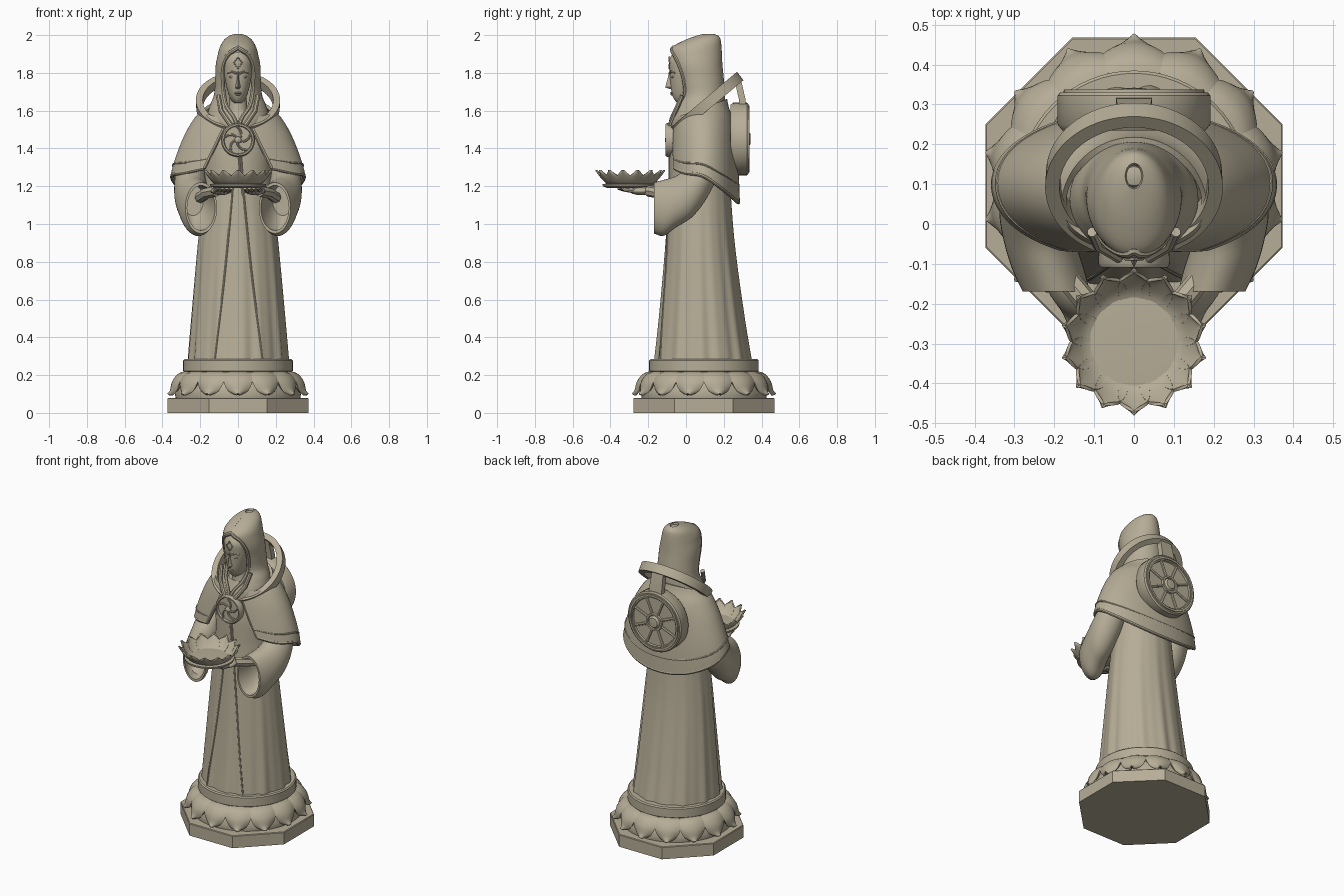
import bpy, bmesh
from math import sin, cos, pi, radians, asin
from mathutils import Vector, Matrix

cube = bpy.data.objects.get("Cube")
if cube:
    bpy.data.objects.remove(cube, do_unlink=True)

stone = bpy.data.materials.new("warm_stone")
stone.use_nodes = True
stone.diffuse_color = (0.47, 0.42, 0.31, 1)
stone.node_tree.nodes["Principled BSDF"].inputs["Base Color"].default_value = stone.diffuse_color
parts = []
AXIS = Vector((0, 0.095, 0))


def register(name, data):
    obj = bpy.data.objects.new(name, data)
    bpy.context.collection.objects.link(obj)
    data.materials.append(stone)
    parts.append(obj)
    return obj


def blend(keys, t):
    """Smooth interpolation through keys of (t, value, value, ...)."""
    t = min(max(t, keys[0][0]), keys[-1][0])
    i = next(k for k in range(len(keys) - 1) if t <= keys[k + 1][0])
    a, b = keys[i], keys[i + 1]
    before, after = keys[max(i - 1, 0)], keys[min(i + 2, len(keys) - 1)]
    span = b[0] - a[0]
    u = (t - a[0]) / span
    out = []
    for k in range(1, len(a)):
        m = (b[k] - before[k]) / (b[0] - before[0]) * span
        n = (after[k] - a[k]) / (after[0] - a[0]) * span
        out.append((1 + 2 * u) * (1 - u) ** 2 * a[k] + u * (1 - u) ** 2 * m
                   + u * u * (3 - 2 * u) * b[k] + u * u * (u - 1) * n)
    return out


def surface(name, rows, closed=True, caps=True, thick=0):
    """Skin rows of points; optionally wrap, cap and thicken."""
    bm = bmesh.new()
    verts = [[bm.verts.new(p) for p in row] for row in rows]
    n = len(rows[0])
    for low, high in zip(verts, verts[1:]):
        for j in range(n if closed else n - 1):
            k = (j + 1) % n
            bm.faces.new((low[j], low[k], high[k], high[j]))
    if caps:
        bm.faces.new(verts[0][::-1])
        bm.faces.new(verts[-1])
    bmesh.ops.recalc_face_normals(bm, faces=bm.faces)
    mesh = bpy.data.meshes.new(name)
    bm.to_mesh(mesh)
    bm.free()
    obj = register(name, mesh)
    if thick:
        mod = obj.modifiers.new("thickness", "SOLIDIFY")
        mod.thickness, mod.offset = thick, 0
    return obj


def ring(center, rx, ry, n=48, turn=0):
    return [Vector(center) + Vector((rx * cos(a), ry * sin(a), 0))
            for a in (turn + 2 * pi * j / n for j in range(n))]


def turned(name, profile, center=AXIS, n=64, tilt=0, turn=0):
    """Lathe a (radius, height) profile; tilt turns its axis about x."""
    m = Matrix.Translation(center) @ Matrix.Rotation(radians(tilt), 4, "X")
    return surface(name, [[m @ p for p in ring((0, 0, h), r, r, n, turn)] for r, h in profile])


def tube(name, points, radius, cyclic=False):
    curve = bpy.data.curves.new(name, "CURVE")
    curve.dimensions, curve.bevel_depth = "3D", radius
    curve.bevel_resolution, curve.use_fill_caps = 2, True
    line = curve.splines.new("POLY")
    line.points.add(len(points) - 1)
    for slot, p in zip(line.points, points):
        slot.co = (*p, 1)
    line.use_cyclic_u = cyclic
    return register(name, curve)


def blob(name, center, size):
    rows = []
    for i in range(1, 16):
        a = pi * i / 16 - pi / 2
        rows.append(ring(Vector(center) + Vector((0, 0, size[2] * sin(a))),
                         size[0] * cos(a), size[1] * cos(a), 24))
    return surface(name, rows)


def petals(name, keys, center, count, cup, thick, turn=0):
    """Ring of petals from keys of (t, radius, height, half width)."""
    for i in range(count):
        m = Matrix.Translation(center) @ Matrix.Rotation(turn + 2 * pi * i / count, 4, "Z")
        rows = []
        for s in range(13):
            r, z, w = blend(keys, s / 12)
            rows.append([m @ Vector((max(w, 0.001) * u / 4, -r + cup * (u / 4) ** 2, z))
                         for u in range(-4, 5)])
        surface(f"{name}_{i + 1}", rows, closed=False, caps=False, thick=thick)


# Plinth with drooping petals
turned("plinth_slab", [(0.404, 0), (0.404, 0.076), (0.4, 0.08)], n=8, turn=pi / 8)
turned("plinth_core", [(0.33, 0.08), (0.335, 0.11), (0.31, 0.17), (0.27, 0.22)])
turned("plinth_ring", [(0.282, 0.215), (0.29, 0.222), (0.29, 0.278), (0.283, 0.285)])
petals("plinth_petal", [(0, 0.28, 0.215, 0.05), (0.3, 0.32, 0.2, 0.071), (0.6, 0.35, 0.16, 0.072),
                        (0.85, 0.362, 0.115, 0.045), (1, 0.378, 0.098, 0.004)], AXIS, 14, 0.022, 0.014)

# Robe: height, half width, front, back
ROBE = [(0.28, 0.265, -0.165, 0.345), (0.5, 0.247, -0.142, 0.31), (0.9, 0.212, -0.108, 0.258),
        (1.2, 0.18, -0.09, 0.235), (1.45, 0.17, -0.078, 0.22), (1.6, 0.1, -0.02, 0.18)]


def robe_point(angle, z):
    half, front, back = blend(ROBE, z)
    fold = 1 + 0.018 * max(0, 1.3 - z) * (cos(13 * angle + 1) + 0.6 * cos(22 * angle))
    return Vector((half * fold * cos(angle),
                   (front + back) / 2 + (back - front) / 2 * fold * sin(angle), z))


levels = [0.28 + 1.32 * i / 44 for i in range(45)]
surface("robe", [[robe_point(2 * pi * j / 120, z) for j in range(120)] for z in levels])
for name, top, low_angle, high_angle in (("left_robe_edge", 1.36, 29, 5), ("right_robe_edge", 1.2, -27, -9),
                                         ("center_robe_edge", 1.4, 8, 0)):
    bottom = 1.15 if "center" in name else 0.285
    path = []
    for i in range(25):
        t = i / 24
        a = radians(-90 + low_angle * (1 - t) + high_angle * t)
        path.append(robe_point(a, bottom + (top - bottom) * t))
    tube(name, path, 0.005)

# Cape, open at the front and longest at the back
CAPE = [(1.1, 0.362, 0.185), (1.27, 0.345, 0.178), (1.45, 0.283, 0.163), (1.56, 0.22, 0.145),
        (1.62, 0.16, 0.125), (1.7, 0.12, 0.11)]
HEM = [(-1, 1.31), (-0.6, 1.275), (0, 1.255), (0.6, 1.18), (1, 1.115)]
rows = []
for i in range(25):
    t = i / 24
    gap = radians(14 + 18 * t)
    row = []
    for j in range(81):
        a = -pi / 2 + gap + (2 * pi - 2 * gap) * j / 80
        hem = blend(HEM, sin(a))[0]
        top = 1.61 + 0.05 * sin(a)
        z = top + (hem - top) * t
        rx, ry = blend(CAPE, z)
        row.append(Vector((rx * cos(a), 0.092 + ry * sin(a), z)))
    rows.append(row)
surface("cape", rows, closed=False, caps=False, thick=0.018)
tube("cape_hem", rows[-1], 0.011)
tube("cape_trim", [p + Vector((p.x, p.y - 0.09, 0)) * 0.03 for p in rows[-5]], 0.005)
for side, column in (("left", 0), ("right", -1)):
    tube(side + "_cape_edge", [row[column] for row in rows], 0.011)

# Hood: height, half width, front, back, half opening
HOOD = [(1.5, 0.13, -0.085, 0.2, 0), (1.56, 0.155, -0.075, 0.2, 0.02), (1.62, 0.145, -0.05, 0.2, 0.06),
        (1.68, 0.122, -0.03, 0.2, 0.075), (1.76, 0.115, -0.045, 0.195, 0.082),
        (1.84, 0.112, -0.07, 0.187, 0.078), (1.9, 0.1, -0.08, 0.184, 0.05), (1.935, 0.09, -0.065, 0.182, 0),
        (1.97, 0.07, 0, 0.178, 0), (1.99, 0.045, 0.055, 0.17, 0), (2, 0.02, 0.09, 0.15, 0)]
rows = []
for i in range(61):
    z = 1.5 + 0.5 * i / 60
    rx, front, back, opening = blend(HOOD, z)
    gap = asin(min(max(opening, 0) / rx, 1)) if z < 1.935 else 0
    row = []
    for j in range(65):
        a = -pi / 2 + gap + (2 * pi - 2 * gap) * j / 64
        row.append(Vector((rx * cos(a), (front + back) / 2 + (back - front) / 2 * sin(a), z)))
    rows.append(row)
hood = surface("hood", rows, closed=False, caps=False, thick=0.012)
turned("hood_crown", [(0.028, 1.985), (0.024, 1.996), (0.01, 2)], Vector((0, 0.12, 0)), 24)
rim = [row for row in rows if row[0].z < 1.936]
tube("hood_rim", [r[0] for r in rim] + [r[-1] for r in reversed(rim)], 0.012)
for side in (1, -1):
    tube(("left" if side > 0 else "right") + "_hood_fold",
         [(side * x, y, z) for x, y, z in ((0.105, -0.02, 1.68), (0.09, -0.055, 1.6), (0.03, -0.09, 1.51))], 0.013)

# Face and neck: height, half width, front
FACE = [(1.64, 0.02, -0.045), (1.655, 0.036, -0.06), (1.69, 0.051, -0.075), (1.75, 0.066, -0.083),
        (1.81, 0.075, -0.086), (1.87, 0.073, -0.088), (1.91, 0.05, -0.065)]
rows = []
for i in range(28):
    z = 1.64 + 0.27 * i / 27
    half, front = blend(FACE, z)
    rows.append(ring((0, (front + 0.07) / 2, z), half, (0.07 - front) / 2))
surface("face", rows)
turned("neck", [(0.07, 1.5), (0.05, 1.58), (0.045, 1.68)], Vector((0, 0.03, 0)), 32)
surface("nose", [[(-w, -0.07, z), (0, y, z), (w, -0.07, z)]
                 for z, w, y in ((1.715, 0.016, -0.088), (1.724, 0.018, -0.11), (1.76, 0.012, -0.1),
                                 (1.81, 0.009, -0.088))])
blob("upper_lip", (0, -0.076, 1.694), (0.02, 0.009, 0.005))
blob("lower_lip", (0, -0.073, 1.685), (0.016, 0.009, 0.005))
for name, side in (("left", 1), ("right", -1)):
    tube(name + "_brow", [(side * x, y, z) for x, y, z in
                          ((0.008, -0.087, 1.797), (0.03, -0.078, 1.807), (0.055, -0.058, 1.8))], 0.006)
    blob(name + "_eye", (side * 0.031, -0.07, 1.778), (0.016, 0.008, 0.006))
tube("forehead_diamond", [(0, -0.089, 1.823), (0.022, -0.087, 1.853), (0, -0.089, 1.883), (-0.022, -0.087, 1.853)],
     0.004, True)

# Tilted collar ring with strap to the back wheel
tilt = Matrix.Translation((0, 0.11, 1.635)) @ Matrix.Rotation(radians(40), 4, "X")
section = [(0.018, -0.028), (0.02, 0.028), (-0.016, 0.028), (-0.018, -0.028)]
rows = [[tilt @ Vector(((0.203 + r) * cos(a), (0.212 + r) * sin(a), h)) for r, h in section]
        for a in (2 * pi * j / 72 for j in range(73))]
surface("collar_ring", rows, caps=False)
surface("wheel_strap", [[(-w, y, z), (w, y, z), (w, y + 0.035, z), (-w, y + 0.035, z)]
                        for w, y, z in ((0.045, 0.285, 1.58), (0.045, 0.28, 1.66), (0.04, 0.255, 1.77))])

# Back wheel
hub = Vector((0, 0, 1.45))
turned("wheel", [(0.18, 0.235), (0.192, 0.25), (0.192, 0.322), (0.185, 0.33), (0.155, 0.33), (0.15, 0.315),
                 (0.001, 0.315)], hub, 64, -90)
turned("wheel_rim_step", [(0.178, 0.32), (0.176, 0.337), (0.163, 0.337), (0.161, 0.32)], hub, 64, -90)
turned("wheel_hub", [(0.058, 0.31), (0.055, 0.334), (0.044, 0.334), (0.04, 0.328), (0.03, 0.34), (0.002, 0.342)],
       hub, 40, -90)
for i in range(8):
    a = pi * (i + 0.5) / 4
    out = Vector((cos(a), 0, sin(a)))
    tube(f"wheel_spoke_{i + 1}", [hub + out * r + Vector((0, 0.317, 0)) for r in (0.05, 0.155)], 0.011)

# Chest medallion
badge = Vector((0, 0, 1.445))
turned("medallion", [(0.088, 0.065), (0.09, 0.1), (0.084, 0.109), (0.076, 0.109), (0.072, 0.098), (0.001, 0.098)],
       badge, 48, 90)
for i in range(5):
    a = 2 * pi * i / 5 + 0.5
    tube(f"medallion_swirl_{i + 1}", [badge + Vector((r * cos(a + r * 16), -0.1, r * sin(a + r * 16)))
                                      for r in (0.01, 0.025, 0.04, 0.055, 0.075)], 0.006)
blob("medallion_boss", (0, -0.1, 1.445), (0.018, 0.012, 0.018))

# Wide sleeves, forearms and hands: y, centre x, centre z, half width, half height
SLEEVE = [(-0.17, 0.195, 1.085, 0.084, 0.135), (-0.12, 0.213, 1.085, 0.09, 0.148),
          (-0.05, 0.235, 1.12, 0.09, 0.136), (0.03, 0.25, 1.175, 0.088, 0.14),
          (0.1, 0.248, 1.25, 0.08, 0.13), (0.17, 0.235, 1.33, 0.05, 0.08)]
for name, side in (("left", 1), ("right", -1)):
    rows = []
    steps = [(0.17 - 0.34 * i / 24, 1) for i in range(25)] + [(-0.17, 0.88), (-0.11, 0.8), (-0.04, 0.6)]
    for y, scale in steps:
        x, z, w, h = blend(SLEEVE, y)
        rows.append([(side * (x + scale * w * cos(a)), y, z + scale * h * sin(a))
                     for a in (2 * pi * j / 40 for j in range(40))])
    surface(name + "_sleeve", rows)
    tube(name + "_forearm", [(side * x, y, z) for x, y, z in
                             ((0.2, -0.04, 1.14), (0.165, -0.14, 1.165), (0.115, -0.2, 1.175))], 0.03)
    blob(name + "_palm", (side * 0.09, -0.235, 1.175), (0.055, 0.065, 0.022))
    for f in range(4):
        x = 0.055 + 0.023 * f
        tube(f"{name}_finger_{f + 1}", [(side * x, -0.26, 1.175), (side * (x - 0.01), -0.32, 1.18),
                                        (side * (x - 0.018), -0.36 + 0.008 * f, 1.193)], 0.011)

# Petalled offering dish
dish = Vector((0, -0.295, 0))
turned("dish", [(0.12, 1.19), (0.145, 1.2), (0.148, 1.212), (0.11, 1.215), (0.001, 1.214)], dish, 48)
petals("dish_petal", [(0, 0.1, 1.205, 0.03), (0.35, 0.13, 1.222, 0.04), (0.7, 0.16, 1.255, 0.036),
                      (1, 0.182, 1.285, 0.002)], dish, 14, 0.008, 0.008)

# Bake modifiers and curves, then shade
bpy.ops.object.select_all(action="DESELECT")
for obj in parts:
    obj.select_set(True)
bpy.context.view_layer.objects.active = parts[0]
bpy.ops.object.convert(target="MESH")
bpy.ops.object.shade_smooth_by_angle(angle=radians(40))
